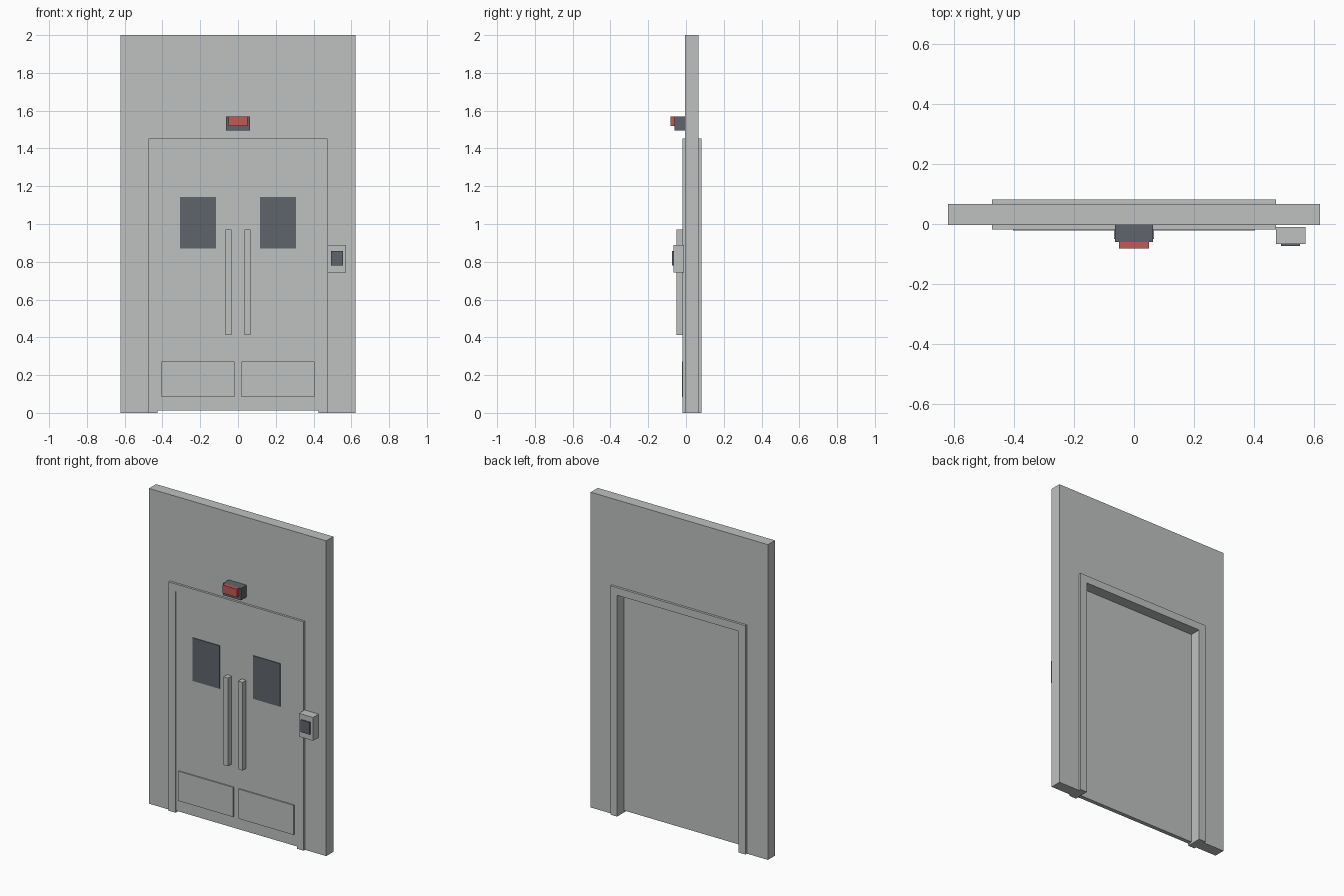
import bpy
import bmesh

cube = bpy.data.objects.get("Cube")
if cube:
    bpy.data.objects.remove(cube, do_unlink=True)


def material(name, colour):
    mat = bpy.data.materials.new(name)
    mat.use_nodes = True
    rgba = (*colour, 1)
    mat.diffuse_color = rgba
    mat.node_tree.nodes["Principled BSDF"].inputs["Base Color"].default_value = rgba
    return mat


GREY = material("light grey", (0.52, 0.535, 0.53))
SLATE = material("dark slate", (0.115, 0.13, 0.15))
RED = material("signal red", (0.55, 0.10, 0.09))


def add_object(name, bm, mat):
    bmesh.ops.recalc_face_normals(bm, faces=bm.faces)
    mesh = bpy.data.meshes.new(name)
    bm.to_mesh(mesh)
    bm.free()
    mesh.materials.append(mat)
    obj = bpy.data.objects.new(name, mesh)
    bpy.context.collection.objects.link(obj)
    return obj


def box(name, x, y, z, mat):
    """Box given by its (min, max) range on each axis."""
    bm = bmesh.new()
    bmesh.ops.create_cube(bm, size=1)
    for v in bm.verts:
        v.co = [lo + (c + 0.5) * (hi - lo) for c, (lo, hi) in zip(v.co, (x, y, z))]
    return add_object(name, bm, mat)


def pair(name, x, y, z, mat):
    """The same box on both door leaves."""
    box("left_" + name, x, y, z, mat)
    box("right_" + name, (-x[1], -x[0]), y, z, mat)


def portal(name, outer, inner, y, mat):
    """Upright slab with a doorway open at the floor; sizes are (half width, height)."""
    (w, h), (iw, ih) = outer, inner
    outline = [(-w, 0), (-w, h), (w, h), (w, 0), (iw, 0), (iw, ih), (-iw, ih), (-iw, 0)]
    bm = bmesh.new()
    face = bm.faces.new([bm.verts.new((px, y[0], pz)) for px, pz in outline])
    result = bmesh.ops.extrude_face_region(bm, geom=[face])
    moved = [g for g in result["geom"] if isinstance(g, bmesh.types.BMVert)]
    bmesh.ops.translate(bm, verts=moved, vec=(0, y[1] - y[0], 0))
    return add_object(name, bm, mat)


WALL_Y = -0.004
DOOR_Y = -0.014

# Wall and door frame
portal("wall", (0.622, 2.0), (0.45, 1.428), (WALL_Y, 0.067), GREY)
portal("door_frame", (0.474, 1.452), (0.426, 1.404), (-0.018, 0.082), GREY)

# Door leaves with their fittings
box("double_door", (-0.426, 0.426), (DOOR_Y, 0.012), (0.012, 1.404), GREY)
pair("window", (0.117, 0.307), (-0.019, DOOR_Y), (0.869, 1.142), SLATE)
pair("pull_handle", (0.035, 0.067), (-0.05, DOOR_Y), (0.412, 0.971), GREY)
pair("kick_plate", (0.0185, 0.405), (-0.022, DOOR_Y), (0.083, 0.271), GREY)

# Warning light above the door
box("light_housing", (-0.063, 0.063), (-0.06, WALL_Y), (1.494, 1.57), SLATE)
box("light_lens", (-0.05, 0.05), (-0.082, -0.06), (1.518, 1.57), RED)

# Access panel beside the door
box("access_panel", (0.474, 0.573), (-0.066, -0.01), (0.742, 0.89), GREY)
box("panel_screen", (0.492, 0.555), (-0.074, -0.066), (0.779, 0.856), SLATE)
